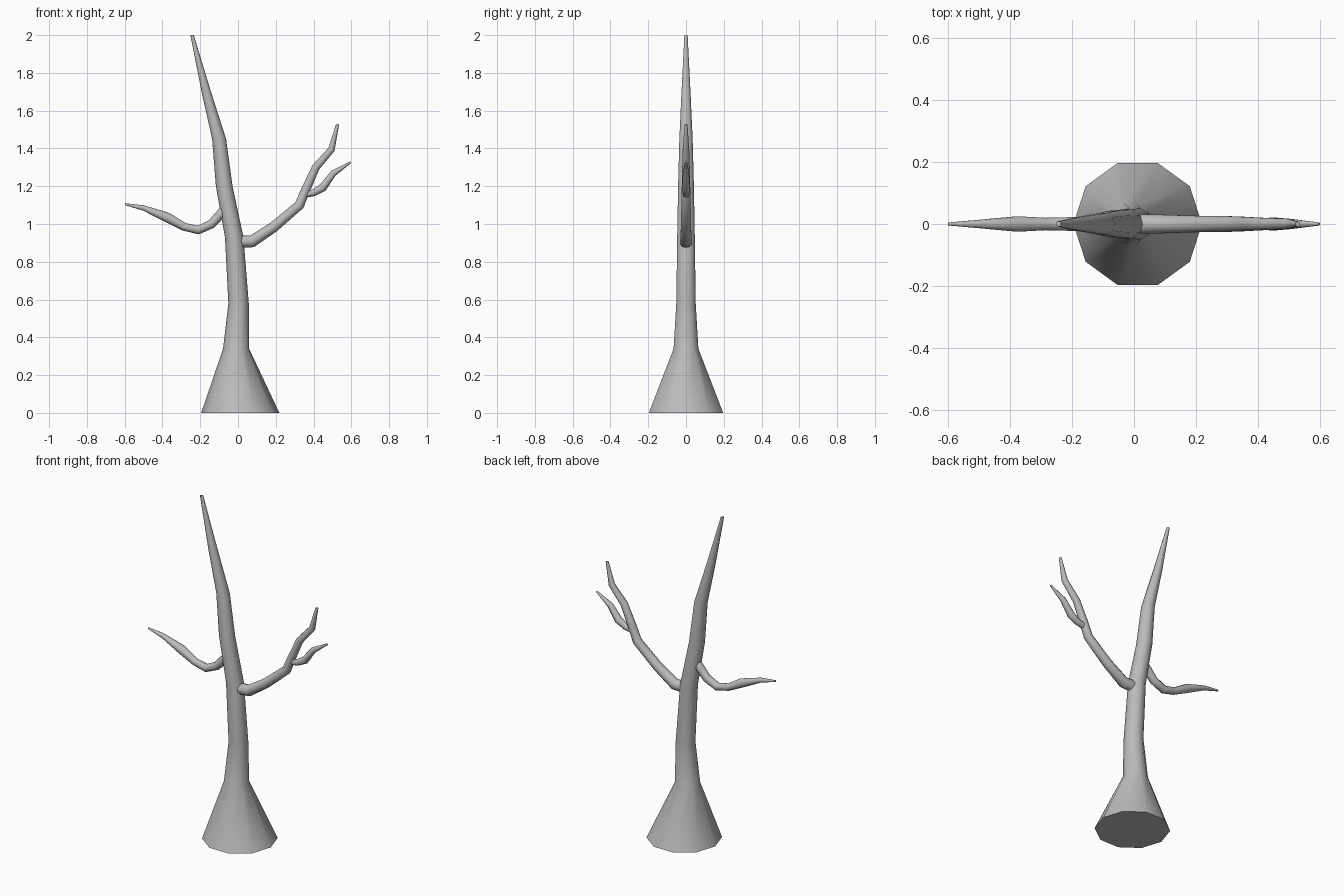
import bpy, bmesh, math
from mathutils import Vector

cube = bpy.data.objects.get("Cube")
if cube:
    bpy.data.objects.remove(cube, do_unlink=True)

SIDES = 10
bark = bpy.data.materials.new("grey_bark")
bark.use_nodes = True
colour = (0.5, 0.5, 0.5, 1)
bark.diffuse_color = colour
bark.node_tree.nodes["Principled BSDF"].inputs["Base Color"].default_value = colour


def limb(name, path, level=False):
    """Tapered tube through (x, z, radius) points; level keeps rings horizontal."""
    bm = bmesh.new()
    points = [Vector((x, 0, z)) for x, z, r in path]
    rings = []
    for i, (x, z, r) in enumerate(path):
        before = (points[i] - points[max(i - 1, 0)]).normalized()
        after = (points[min(i + 1, len(path) - 1)] - points[i]).normalized()
        along = Vector((0, 0, 1)) if level else (before + after).normalized()
        across = Vector((0, 1, 0)).cross(along)
        ring = []
        for k in range(SIDES):
            a = math.tau * k / SIDES
            offset = across * math.cos(a) + Vector((0, 1, 0)) * math.sin(a)
            ring.append(bm.verts.new(points[i] + offset * r))
        rings.append(ring)
    for low, high in zip(rings, rings[1:]):
        for k in range(SIDES):
            n = (k + 1) % SIDES
            bm.faces.new((low[k], low[n], high[n], high[k]))
    bm.faces.new(rings[0][::-1])
    bm.faces.new(rings[-1])
    bmesh.ops.recalc_face_normals(bm, faces=bm.faces)
    mesh = bpy.data.meshes.new(name)
    bm.to_mesh(mesh)
    bm.free()
    mesh.materials.append(bark)
    obj = bpy.data.objects.new(name, mesh)
    bpy.context.collection.objects.link(obj)
    bpy.ops.object.select_all(action="DESELECT")
    obj.select_set(True)
    bpy.context.view_layer.objects.active = obj
    bpy.ops.object.shade_smooth_by_angle(angle=math.radians(40))
    return obj


# Trunk with flared foot and leaning, pointed top
limb("trunk", [(0.012, 0, 0.207), (-0.01, 0.34, 0.069), (0.003, 0.58, 0.054),
               (-0.02, 0.93, 0.049), (-0.073, 1.2, 0.044), (-0.1, 1.45, 0.037),
               (-0.168, 1.7, 0.025), (-0.243, 2, 0.009)], level=True)

# Drooping branch on the right side
limb("right_branch", [(-0.05, 1.1, 0.025), (-0.09, 1.055, 0.025), (-0.14, 1.0, 0.024),
                      (-0.21, 0.968, 0.023), (-0.285, 0.985, 0.021),
                      (-0.375, 1.035, 0.026), (-0.5, 1.085, 0.014), (-0.598, 1.105, 0.005)])

# Rising branch on the left side
limb("left_branch", [(-0.01, 0.905, 0.033), (0.075, 0.908, 0.032), (0.19, 0.985, 0.028),
                     (0.325, 1.1, 0.026), (0.358, 1.18, 0.024), (0.412, 1.3, 0.021),
                     (0.495, 1.395, 0.018), (0.527, 1.527, 0.008)])

# Small twig forking from the left branch
limb("left_twig", [(0.345, 1.155, 0.018), (0.4, 1.165, 0.018), (0.448, 1.192, 0.022),
                   (0.505, 1.268, 0.017), (0.596, 1.327, 0.005)])
